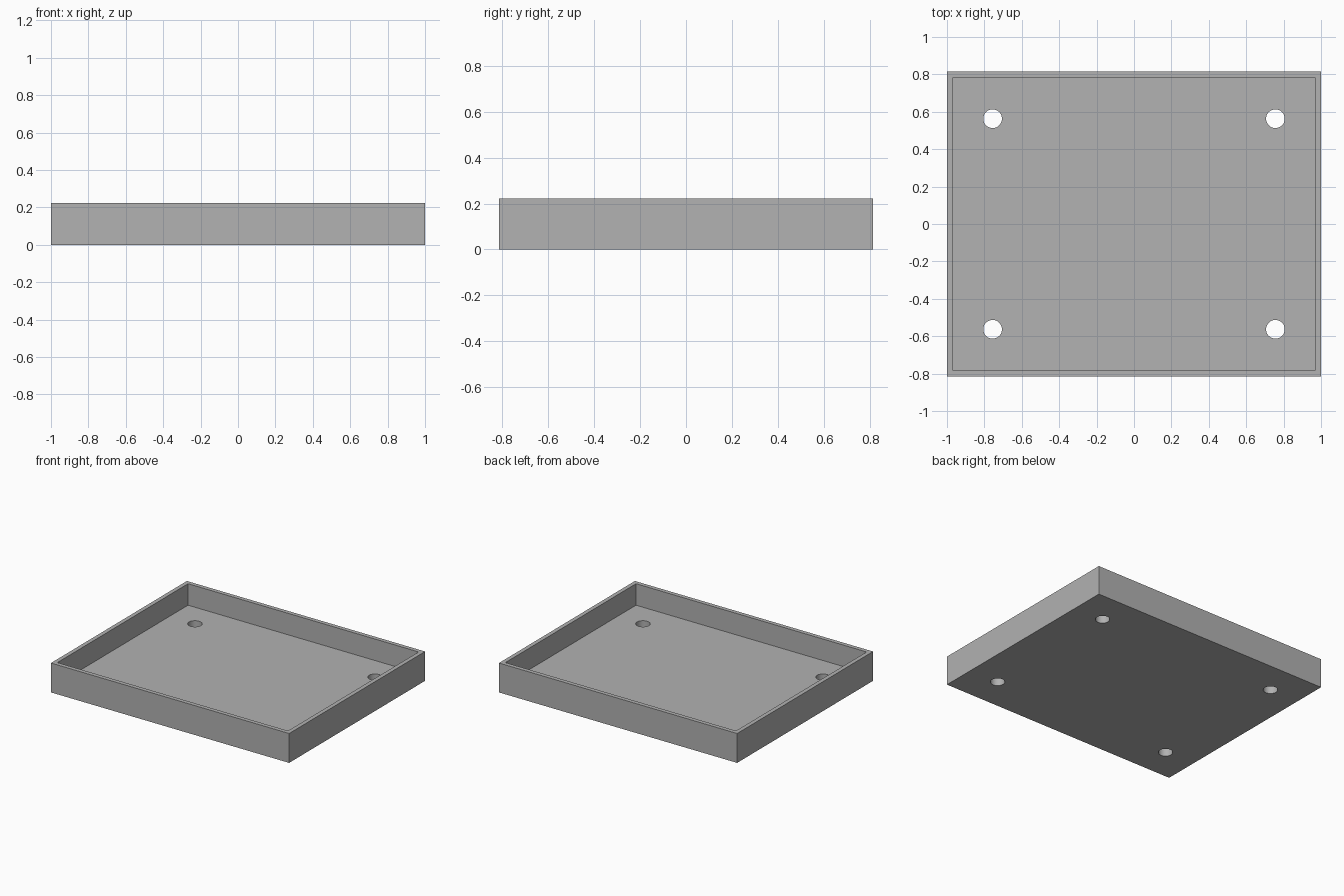
import bpy
import bmesh
from mathutils import Matrix

if "Cube" in bpy.data.objects:
    bpy.data.objects.remove(bpy.data.objects["Cube"], do_unlink=True)

WIDTH, DEPTH, HEIGHT = 2.0, 1.63, 0.223
WALL, FLOOR = 0.045, 0.06
HOLE_X, HOLE_Y, HOLE_R = 0.756, 0.563, 0.05

grey = bpy.data.materials.new("plain grey")
grey.use_nodes = True
colour = (0.445, 0.445, 0.445, 1)
grey.diffuse_color = colour
grey.node_tree.nodes["Principled BSDF"].inputs["Base Color"].default_value = colour


def make_object(name, bm):
    mesh = bpy.data.meshes.new(name)
    bm.to_mesh(mesh)
    bm.free()
    mesh.materials.append(grey)
    obj = bpy.data.objects.new(name, mesh)
    bpy.context.collection.objects.link(obj)
    return obj


# Open tray: a block whose top face is inset and pushed down to the floor
bm = bmesh.new()
bmesh.ops.create_cube(bm, size=1, matrix=Matrix.Translation((0, 0, HEIGHT / 2))
                      @ Matrix.Diagonal((WIDTH, DEPTH, HEIGHT, 1)))
top = max(bm.faces, key=lambda f: f.calc_center_median().z)
bmesh.ops.inset_region(bm, faces=[top], thickness=WALL)
well = bmesh.ops.extrude_discrete_faces(bm, faces=[top])["faces"]
bmesh.ops.translate(bm, verts=well[0].verts, vec=(0, 0, FLOOR - HEIGHT))
bmesh.ops.recalc_face_normals(bm, faces=bm.faces)
tray = make_object("tray", bm)

# Four round mounting holes through the floor
bm = bmesh.new()
for sx in (-1, 1):
    for sy in (-1, 1):
        bmesh.ops.create_cone(bm, cap_ends=True, segments=32, radius1=HOLE_R,
                              radius2=HOLE_R, depth=FLOOR * 3,
                              matrix=Matrix.Translation((sx * HOLE_X, sy * HOLE_Y, FLOOR / 2)))
cutter = make_object("hole_cutter", bm)
cutter.hide_render = True

cut = tray.modifiers.new("mounting holes", "BOOLEAN")
cut.operation = "DIFFERENCE"
cut.solver = "EXACT"
cut.object = cutter

# Bake the holes, then smooth only their curved walls
bpy.ops.object.select_all(action="DESELECT")
bpy.context.view_layer.objects.active = tray
tray.select_set(True)
bpy.ops.object.modifier_apply(modifier=cut.name)
bpy.data.objects.remove(cutter, do_unlink=True)
bpy.ops.object.shade_smooth_by_angle()
